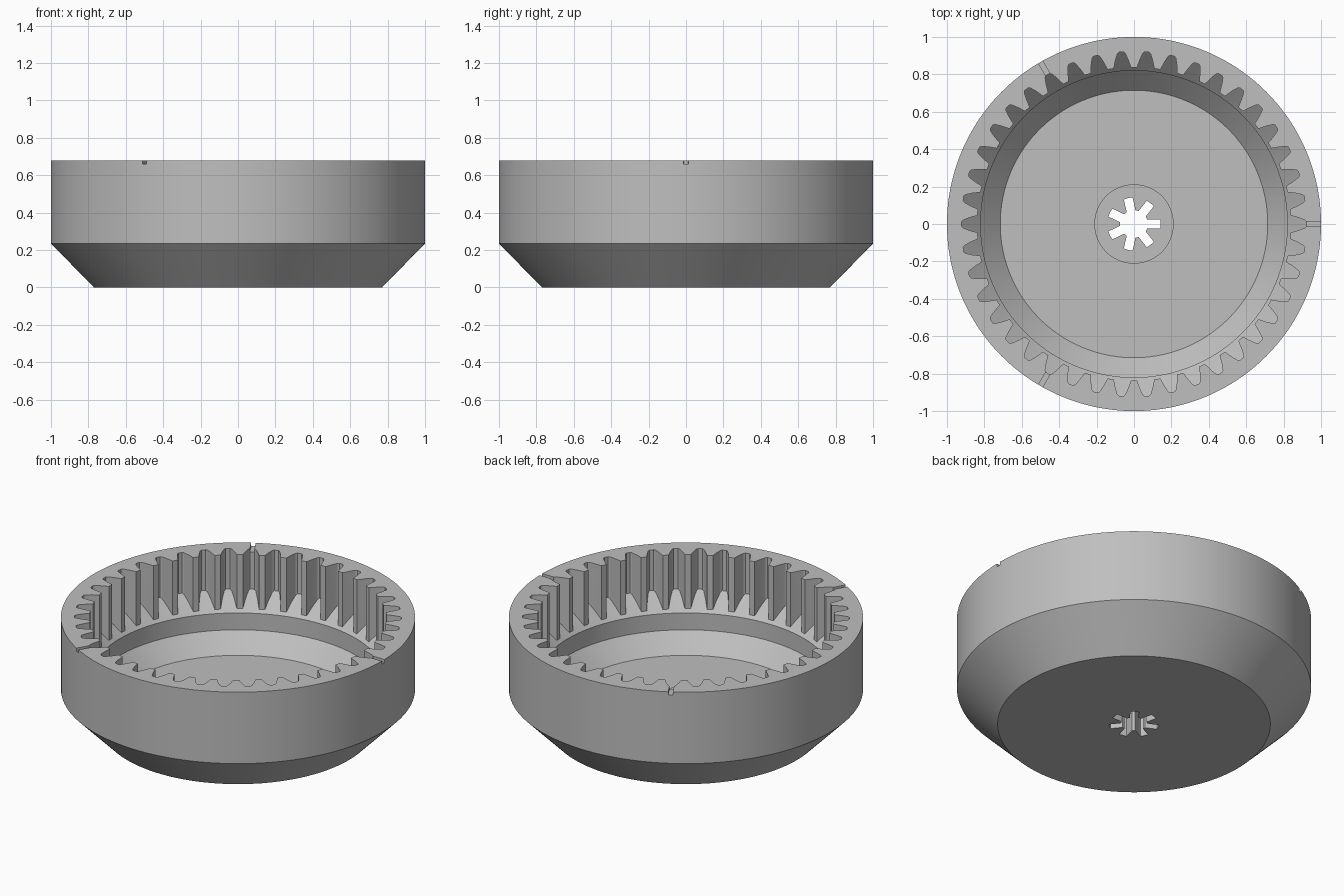
import bpy, bmesh, math
from mathutils import Matrix

if "Cube" in bpy.data.objects:
    bpy.data.objects.remove(bpy.data.objects["Cube"], do_unlink=True)

TEETH, LOBES, TOP = 42, 7, 0.68

grey = bpy.data.materials.new("plain_grey")
grey.use_nodes = True
colour = (0.52, 0.52, 0.52, 1)
grey.diffuse_color = colour
grey.node_tree.nodes["Principled BSDF"].inputs["Base Color"].default_value = colour

# Half outline of one gap between internal teeth: radius, half width
half_gap = [(0.838, 0.046), (0.88, 0.034), (0.914, 0.021), (0.922, 0.012)]
gap = [(r, -w / r) for r, w in half_gap] + [(r, w / r) for r, w in reversed(half_gap)]
outline = [(r, a + math.tau * i / TEETH) for i in range(TEETH) for r, a in gap]


def circle(radius, z):
    return [(radius, a, z) for _, a in outline]


def gear(height):
    return [(r, a, height(r)) for r, a in outline]


def spline_hole(z):
    """Star-shaped shaft hole with parallel-sided lobes."""
    pitch = math.tau / LOBES
    ring = []
    for _, a in outline:
        local = abs((a + pitch / 2) % pitch - pitch / 2)
        r = min(0.142, max(0.074, 0.024 / max(math.sin(local), 0.001)))
        ring.append((r, a, z))
    return ring


# Closed section of the cup, ring by ring
rings = [
    spline_hole(0),
    circle(0.77, 0),
    circle(1.0, 0.235),
    circle(1.0, TOP),
    gear(lambda r: TOP),
    gear(lambda r: 0.325 + r - 0.82),
    circle(0.82, 0.325),
    circle(0.82, 0.22),
    circle(0.715, 0.11),
    circle(0.212, 0.11),
    circle(0.212, 0.15),
    spline_hole(0.15),
]

bm = bmesh.new()
loops = [[bm.verts.new((r * math.cos(a), r * math.sin(a), z)) for r, a, z in ring]
         for ring in rings]
count = len(outline)
for k, lower in enumerate(loops):
    upper = loops[(k + 1) % len(loops)]
    for i in range(count):
        j = (i + 1) % count
        bm.faces.new((lower[i], lower[j], upper[j], upper[i]))
bmesh.ops.recalc_face_normals(bm, faces=bm.faces)
mesh = bpy.data.meshes.new("ring_gear_cup")
bm.to_mesh(mesh)
bm.free()
cup = bpy.data.objects.new("ring_gear_cup", mesh)
bpy.context.collection.objects.link(cup)
mesh.materials.append(grey)

# Three shallow radial notches in the rim
bm = bmesh.new()
for i in range(3):
    place = (Matrix.Rotation(math.tau * i / 3, 4, "Z")
             @ Matrix.Translation((0.96, 0, TOP + 0.01))
             @ Matrix.Diagonal((0.16, 0.026, 0.06, 1)))
    bmesh.ops.create_cube(bm, size=1, matrix=place)
cut_mesh = bpy.data.meshes.new("notch_cutter")
bm.to_mesh(cut_mesh)
bm.free()
cut_mesh.materials.append(grey)
cutter = bpy.data.objects.new("notch_cutter", cut_mesh)
bpy.context.collection.objects.link(cutter)
cutter.hide_render = True

cut = cup.modifiers.new("rim_notches", "BOOLEAN")
cut.operation = "DIFFERENCE"
cut.solver = "EXACT"
cut.object = cutter
bpy.ops.object.select_all(action="DESELECT")
cup.select_set(True)
bpy.context.view_layer.objects.active = cup
bpy.ops.object.modifier_apply(modifier=cut.name)
bpy.data.objects.remove(cutter, do_unlink=True)
bpy.ops.object.shade_smooth_by_angle(angle=math.radians(25))
